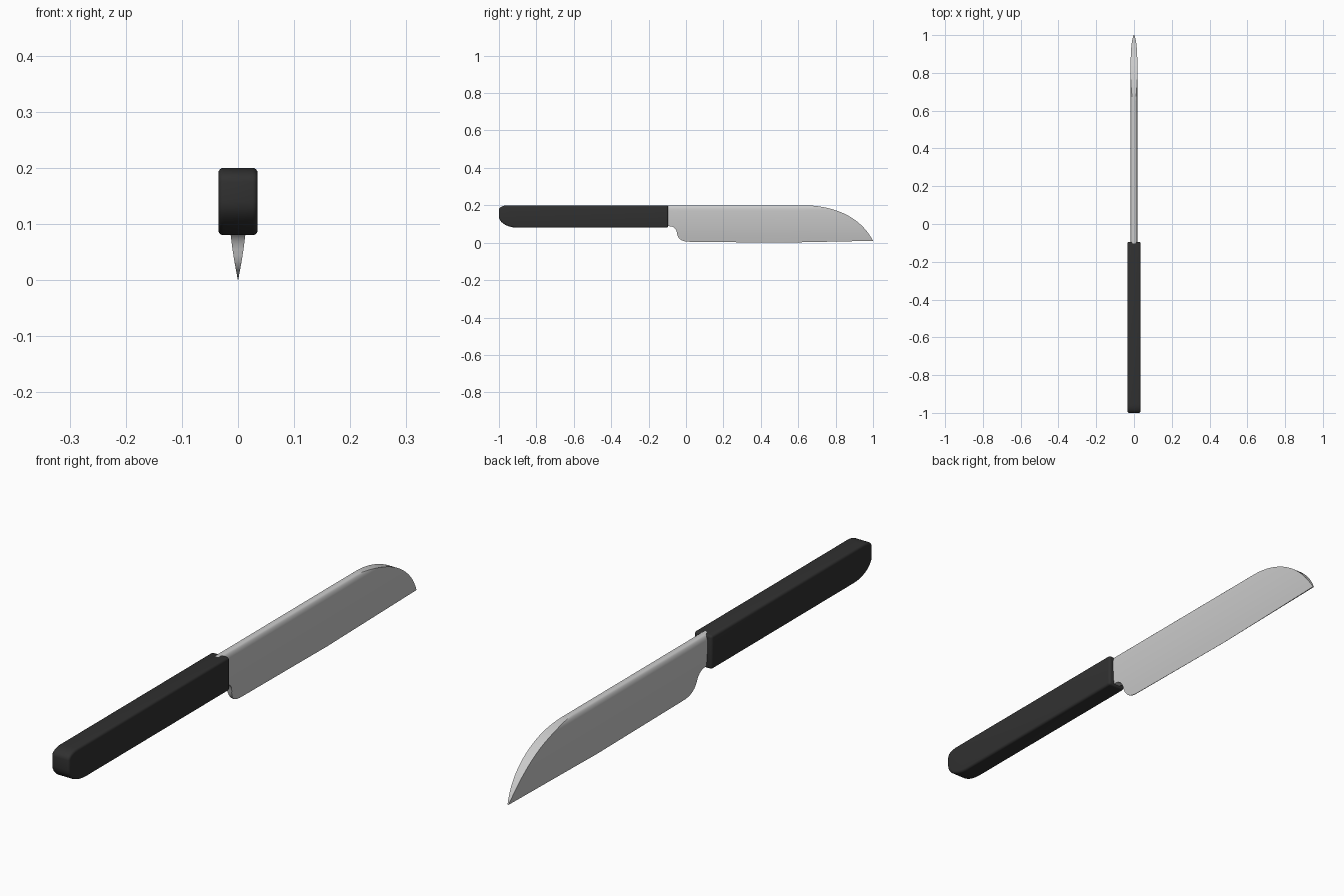
import bpy, bmesh, math
from mathutils import Vector
from mathutils.geometry import interpolate_bezier

if "Cube" in bpy.data.objects:
    bpy.data.objects.remove(bpy.data.objects["Cube"])


def curve(a, h1, h2, b, n):
    """Bezier in the side (y, z) plane as a list of (y, z)."""
    pts = [Vector((0, *p)) for p in (a, h1, h2, b)]
    return [(p.y, p.z) for p in interpolate_bezier(*pts, n)]


def height(line, y):
    for (y0, z0), (y1, z1) in zip(line, line[1:]):
        if y <= y1:
            return z0 + (z1 - z0) * (y - y0) / (y1 - y0)
    return line[-1][1]


def make(name, bm, angle):
    bmesh.ops.recalc_face_normals(bm, faces=bm.faces)
    mesh = bpy.data.meshes.new(name)
    bm.to_mesh(mesh)
    bm.free()
    obj = bpy.data.objects.new(name, mesh)
    bpy.context.collection.objects.link(obj)
    bpy.ops.object.select_all(action='DESELECT')
    obj.select_set(True)
    bpy.context.view_layer.objects.active = obj
    bpy.ops.object.shade_smooth_by_angle(angle=math.radians(angle))
    return obj


# Handle: side profile with a rounded butt, extruded across and bevelled
profile = (curve((-0.9, 0.08), (-0.95, 0.08), (-1, 0.105), (-1, 0.14), 10)
           + curve((-1, 0.175), (-1, 0.19), (-0.98, 0.2), (-0.95, 0.2), 8)
           + [(-0.095, 0.2), (-0.095, 0.08)])
bm = bmesh.new()
face = bm.faces.new([bm.verts.new((-0.035, y, z)) for y, z in profile])
ext = bmesh.ops.extrude_face_region(bm, geom=[face])
bmesh.ops.translate(bm, vec=(0.07, 0, 0),
                    verts=[g for g in ext['geom'] if isinstance(g, bmesh.types.BMVert)])
sharp = [e for e in bm.edges if e.calc_face_angle(0) > math.radians(40)]
bmesh.ops.bevel(bm, geom=sharp, offset=0.009, segments=4, profile=0.5, affect='EDGES')
handle = make("handle", bm, 40)
black = bpy.data.materials.new("black_handle")
black.diffuse_color = (0.03, 0.03, 0.03, 1)
black.use_nodes = True
black.node_tree.nodes["Principled BSDF"].inputs["Base Color"].default_value = black.diffuse_color
handle.data.materials.append(black)

# Blade outline: spine falling to the tip, notched heel, nearly straight edge
spine = [(-0.12, 0.2)] + curve((0.65, 0.2), (0.80, 0.192), (0.93, 0.14), (1, 0.011), 24)
edge = ([(-0.12, 0.088)]
        + curve((-0.1, 0.088), (-0.07, 0.09), (-0.055, 0.08), (-0.049, 0.055), 10)
        + curve((-0.049, 0.055), (-0.044, 0.02), (-0.025, 0.005), (0.02, 0.005), 10)[1:]
        + [(0.5, 0), (1, 0.01)])


def half_width(z):
    """Hollow wedge below, rounded spine above."""
    w = 0.018 * (1 - max(0, 1 - z / 0.17) ** 2)
    if z > 0.175:
        w = 0.006 + 0.012 * math.sqrt(max(0, 1 - ((z - 0.175) / 0.025) ** 2))
    return max(w, 0.0003)


# Blade: cross-section rings lofted along the outline
levels = [0, 0.1, 0.2, 0.3, 0.4, 0.5, 0.6, 0.7, 0.8, 0.86, 0.9, 0.93, 0.96, 0.98, 0.992, 1]
stations = sorted({round(y, 5) for y, z in spine + edge} | {0.15, 0.3, 0.45, 0.6})
bm = bmesh.new()
rings = []
for y in stations:
    lo, hi = height(edge, y), height(spine, y)
    zs = [lo + (hi - lo) * t for t in levels]
    right = [bm.verts.new((half_width(z), y, z)) for z in zs]
    left = [bm.verts.new((-half_width(z), y, z)) for z in zs]
    rings.append(right + left[::-1])
for a, b in zip(rings, rings[1:]):
    for i in range(len(a)):
        j = (i + 1) % len(a)
        bm.faces.new((a[i], a[j], b[j], b[i]))
bm.faces.new(rings[0])
bm.faces.new(rings[-1])
make("blade", bm, 35)
